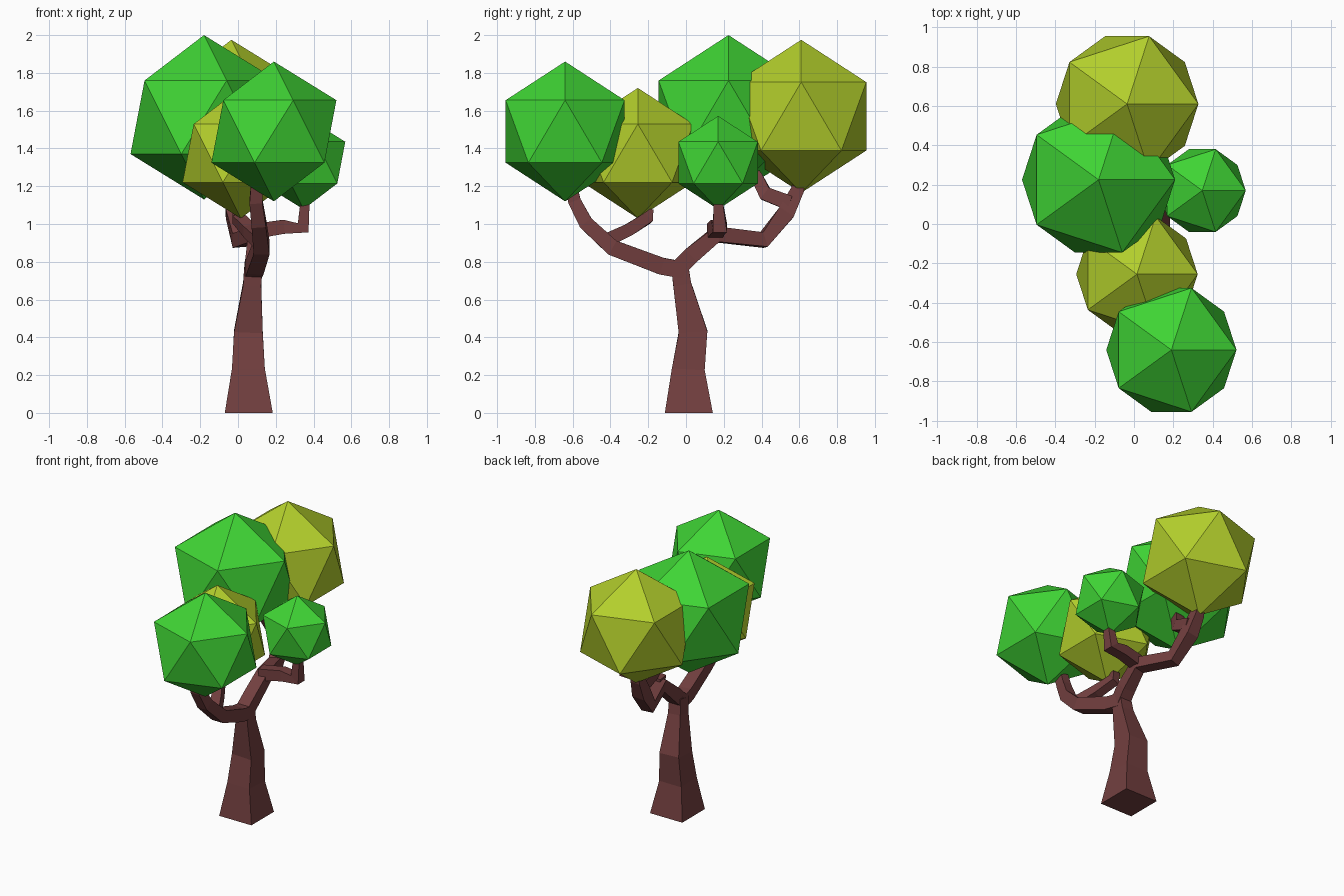
import bpy
import bmesh
from mathutils import Vector

if "Cube" in bpy.data.objects:
    bpy.data.objects.remove(bpy.data.objects["Cube"])


def material(name, rgb):
    m = bpy.data.materials.new(name)
    m.diffuse_color = (*rgb, 1)
    m.use_nodes = True
    m.node_tree.nodes["Principled BSDF"].inputs["Base Color"].default_value = m.diffuse_color
    return m


GREEN = material("leaf_green", (0.05, 0.66, 0.035))
YELLOW = material("leaf_yellow", (0.45, 0.62, 0.025))
BARK = material("bark", (0.17, 0.05, 0.05))


def foliage(name, centre, radius, mat):
    bpy.ops.mesh.primitive_ico_sphere_add(subdivisions=1, radius=radius, location=centre)
    ob = bpy.context.object
    ob.name = name
    ob.data.materials.append(mat)


def limb(name, points, ref=(1, 0, 0)):
    """Four-sided tapering tube through (x, y, z, half width) points."""
    bm = bmesh.new()
    pos = [Vector(p[:3]) for p in points]
    rings = []
    for i, p in enumerate(pos):
        a, b = pos[max(i - 1, 0)], pos[min(i + 1, len(pos) - 1)]
        t = (b - a).normalized()
        if i == 0 and p.z == 0:
            t = Vector((0, 0, 1))          # flat foot on the ground
        u = Vector(ref)
        u = (u - t * u.dot(t)).normalized()
        v = t.cross(u)
        h = points[i][3]
        rings.append([bm.verts.new(p + u * h * s + v * h * w)
                      for s, w in ((1, 1), (-1, 1), (-1, -1), (1, -1))])
    for r, q in zip(rings, rings[1:]):
        for k in range(4):
            j = (k + 1) % 4
            bm.faces.new((r[k], r[j], q[j], q[k]))
    bm.faces.new(rings[0][::-1])
    bm.faces.new(rings[-1])
    bmesh.ops.recalc_face_normals(bm, faces=bm.faces)
    me = bpy.data.meshes.new(name)
    bm.to_mesh(me)
    bm.free()
    me.materials.append(BARK)
    ob = bpy.data.objects.new(name, me)
    bpy.context.collection.objects.link(ob)


# Leaf clumps
foliage("foliage_front", (0.19, -0.64, 1.49), 0.37, GREEN)
foliage("foliage_back", (-0.035, 0.61, 1.57), 0.405, YELLOW)
foliage("foliage_large", (-0.18, 0.225, 1.565), 0.435, GREEN)
foliage("foliage_middle", (0.015, -0.255, 1.375), 0.345, YELLOW)
foliage("foliage_small", (0.347, 0.17, 1.325), 0.247, GREEN)

# Trunk
limb("trunk", [(0.057, 0.015, 0, 0.127), (0.055, 0.012, 0.23, 0.087),
               (0.055, 0.037, 0.43, 0.076), (0.075, -0.02, 0.68, 0.048),
               (0.08, -0.035, 0.79, 0.045)])

# Main branches
limb("front_branch", [(0.08, -0.01, 0.755, 0.045), (0.09, -0.13, 0.777, 0.045),
                      (0.125, -0.39, 0.875, 0.042), (0.11, -0.53, 1.005, 0.038),
                      (0.095, -0.59, 1.12, 0.034), (0.10, -0.61, 1.2, 0.032)])
limb("back_branch", [(0.08, -0.05, 0.755, 0.045), (0.09, 0.03, 0.835, 0.045),
                     (0.095, 0.16, 0.945, 0.042), (0.01, 0.41, 0.915, 0.04),
                     (-0.02, 0.53, 1.06, 0.045), (-0.035, 0.59, 1.18, 0.035),
                     (-0.035, 0.6, 1.23, 0.03)])

# Side branches
limb("middle_twig", [(0.12, -0.43, 0.91, 0.036), (0.06, -0.31, 0.965, 0.033),
                     (0.0, -0.205, 1.03, 0.03), (0.0, -0.2, 1.08, 0.028)])
limb("small_twig", [(0.08, 0.15, 0.96, 0.04), (0.24, 0.17, 0.985, 0.037),
                    (0.345, 0.18, 0.98, 0.037), (0.355, 0.17, 1.12, 0.024)], ref=(0, 1, 0))
limb("large_twig", [(-0.02, 0.55, 1.11, 0.04), (-0.025, 0.42, 1.16, 0.037),
                    (-0.05, 0.38, 1.24, 0.032), (-0.06, 0.36, 1.27, 0.03)])
